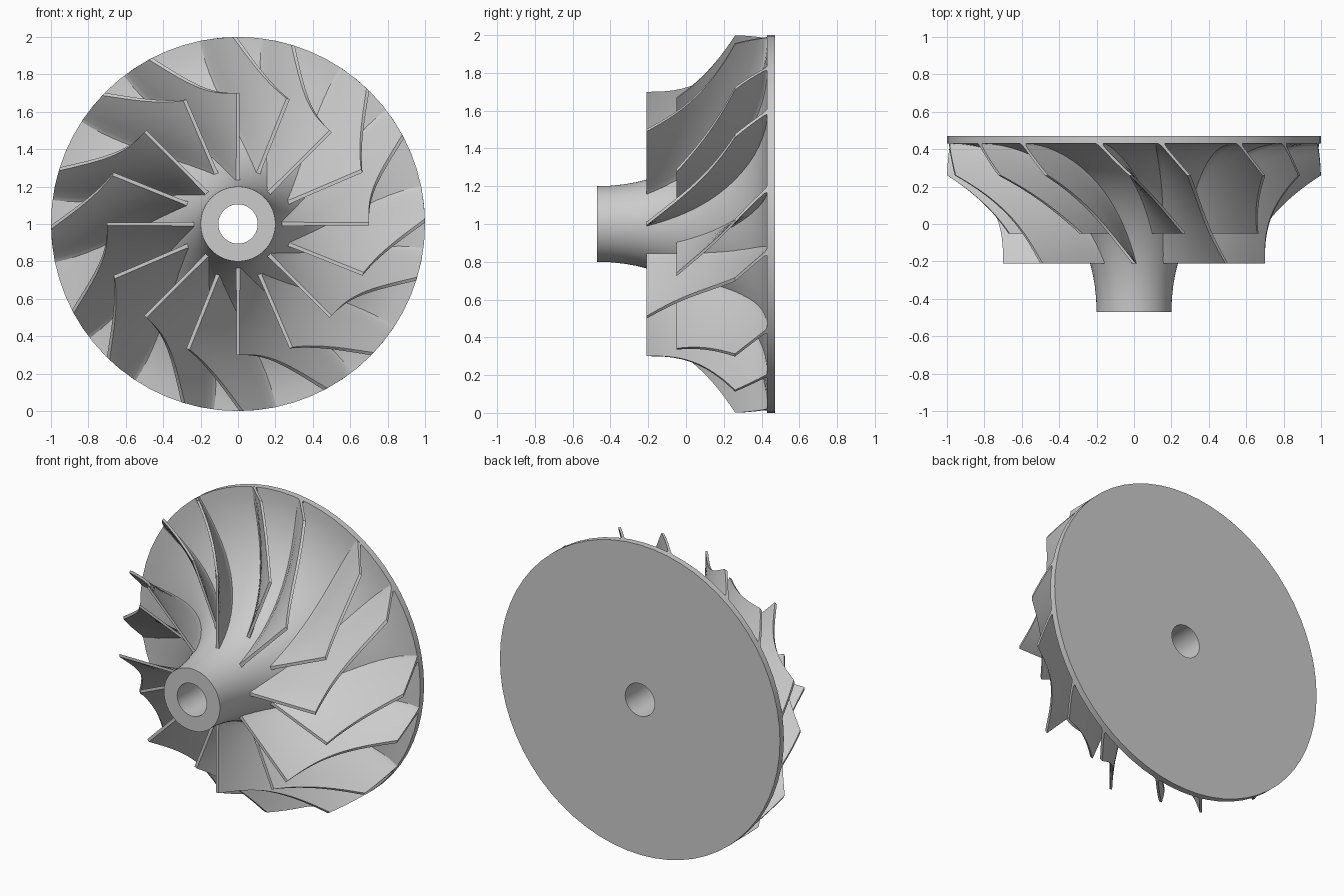
import bpy, bmesh
from math import sin, cos, asin, pi, radians

if "Cube" in bpy.data.objects:
    bpy.data.objects.remove(bpy.data.objects["Cube"])

SEG = 64          # sides of the revolved hub
AXIS_Z = 1.0      # height of the wheel axis


def polar(r, a, y):
    return (r * cos(a), y, AXIS_Z + r * sin(a))


def finish(name, bm):
    bmesh.ops.recalc_face_normals(bm, faces=bm.faces)
    me = bpy.data.meshes.new(name)
    bm.to_mesh(me)
    bm.free()
    ob = bpy.data.objects.new(name, me)
    bpy.context.collection.objects.link(ob)
    bpy.ops.object.select_all(action='DESELECT')
    ob.select_set(True)
    bpy.context.view_layer.objects.active = ob
    bpy.ops.object.shade_smooth_by_angle(angle=radians(30))
    return ob


# Hub curve: a quarter ellipse from the nose to the rim (p is the ellipse angle)
def hub_point(p):
    return 1 - 0.8 * cos(p), -0.47 + 0.9 * sin(p)


def hub_angle_at(y):
    return asin((y + 0.47) / 0.9)


# Hub and back disc with a through bore, revolved around the y axis
def build_hub():
    prof = [(0.105, -0.47)]
    prof += [hub_point(pi / 2 * i / 20) for i in range(21)]
    prof += [(1.0, 0.47), (0.105, 0.47)]
    bm = bmesh.new()
    rings = [[bm.verts.new(polar(r, 2 * pi * k / SEG, y)) for r, y in prof]
             for k in range(SEG)]
    n = len(prof)
    for k in range(SEG):
        a, b = rings[k], rings[(k + 1) % SEG]
        for i in range(n):
            j = (i + 1) % n
            bm.faces.new((a[i], a[j], b[j], b[i]))
    finish("hub_disc", bm)


# Blade: radial lines swept between hub and outer edge, twisting with depth y,
# flared at the root
SPAN = [(-0.015, 0.022), (0.03, 0.015), (0.08, 0.011), (0.3, 0.010),
        (0.55, 0.010), (0.8, 0.010), (1.0, 0.010)]   # (span fraction, half width)
STEPS = 20


def build_blade(name, start_y, offset, twist, bend):
    p_start = hub_angle_at(start_y)
    t_start = (start_y + 0.21) / 0.47
    bm = bmesh.new()
    sides = ([], [])
    for i in range(STEPS + 1):
        u = i / STEPS
        hr, hy = hub_point(p_start + (pi / 2 - p_start) * u)
        t = t_start + (1 - t_start) * u
        sr, sy = 0.7 + 0.3 * t ** 2.5, -0.21 + 0.47 * t
        rows = ([], [])
        for v, w in SPAN:
            r = hr + (sr - hr) * v
            y = hy + (sy - hy) * v
            d = y - start_y
            a = offset + radians(twist * d + bend * d * d)
            w = 0.009 + (w - 0.009) * (0.3 + 0.7 * u)
            for s in (0, 1):
                da = (2 * s - 1) * w / r
                rows[s].append(bm.verts.new(polar(min(r, 0.999), a + da, y)))
        sides[0].append(rows[0])
        sides[1].append(rows[1])
    m = len(SPAN)
    L, R = sides
    for i in range(STEPS):
        for j in range(m - 1):
            for S in sides:
                bm.faces.new((S[i][j], S[i + 1][j], S[i + 1][j + 1], S[i][j + 1]))
        for j in (0, m - 1):          # root and outer edge strips
            bm.faces.new((L[i][j], L[i + 1][j], R[i + 1][j], R[i][j]))
    for i in (0, STEPS):              # leading and trailing edges
        for j in range(m - 1):
            bm.faces.new((L[i][j], L[i][j + 1], R[i][j + 1], R[i][j]))
    finish(name, bm)


build_hub()
for k in range(8):
    turn = 2 * pi * k / 8
    build_blade(f"full_blade_{k + 1}", -0.21, turn, 66, -14)
    build_blade(f"splitter_blade_{k + 1}", -0.05, turn + radians(23.2), 84, -34)
